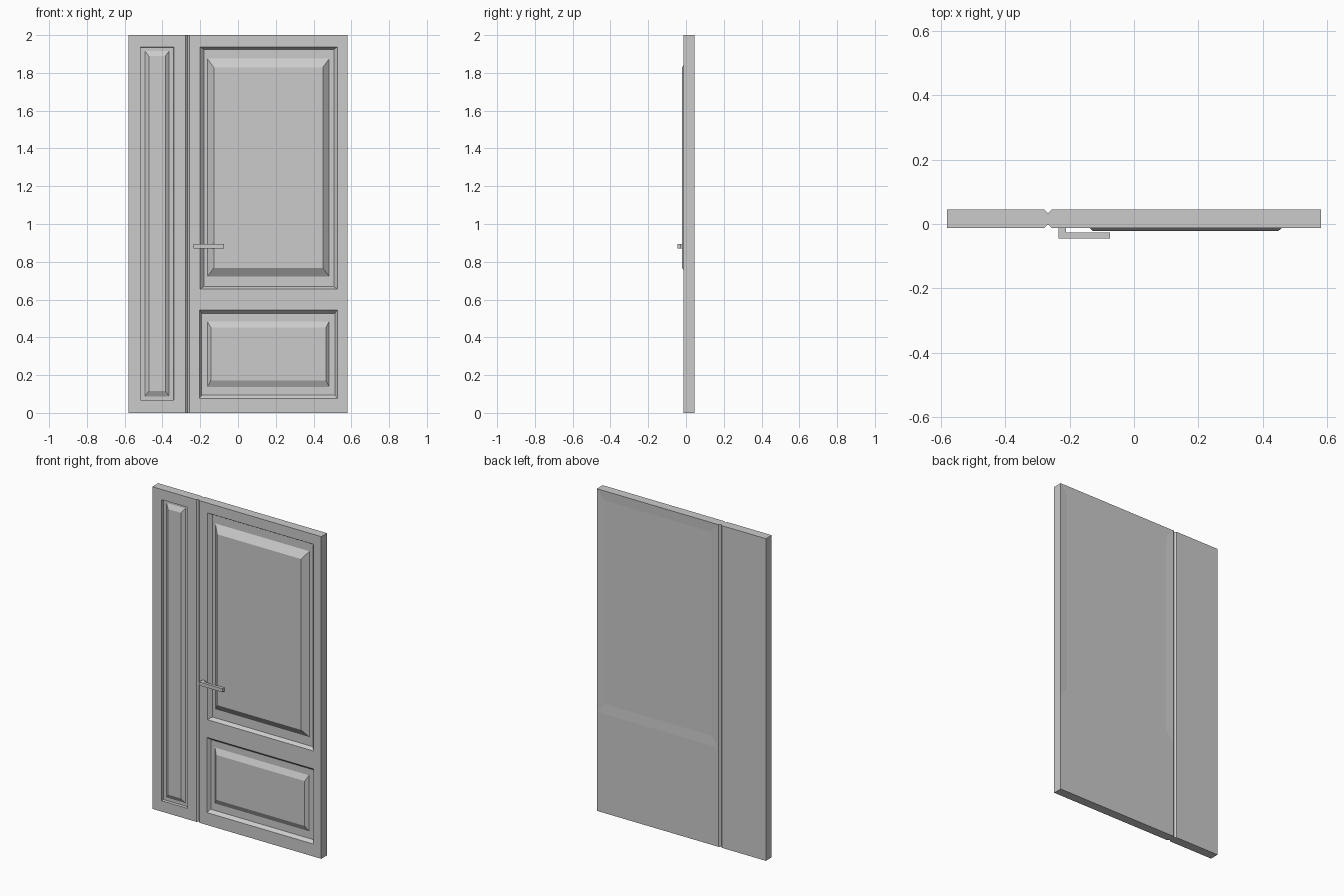
import bpy, bmesh

if "Cube" in bpy.data.objects:
    bpy.data.objects.remove(bpy.data.objects["Cube"])

FRONT, BACK = -0.012, 0.045   # y of the slab faces


def loft(name, rings):
    """Closed solid through rings of points."""
    bm = bmesh.new()
    loops = [[bm.verts.new(p) for p in r] for r in rings]
    bm.faces.new(loops[0])
    bm.faces.new(loops[-1])
    for a, b in zip(loops, loops[1:]):
        n = len(a)
        for i in range(n):
            j = (i + 1) % n
            bm.faces.new((a[i], a[j], b[j], b[i]))
    bmesh.ops.recalc_face_normals(bm, faces=bm.faces)
    me = bpy.data.meshes.new(name)
    bm.to_mesh(me)
    bm.free()
    ob = bpy.data.objects.new(name, me)
    bpy.context.collection.objects.link(ob)
    return ob


def rect(x0, x1, z0, z1, y, dx=0, dz=0):
    """Rectangle facing the front, shrunk by dx and dz."""
    x0, x1, z0, z1 = x0 + dx, x1 - dx, z0 + dz, z1 - dz
    return [(x0, y, z0), (x1, y, z0), (x1, y, z1), (x0, y, z1)]


def cut(target, box, y_face, y_floor, dx, dz):
    """Sink a recess with sloped sides; the cutter overshoots the face."""
    k = 0.3
    cutter = loft("cutter", [
        rect(*box, y_face - k * (y_floor - y_face), -k * dx, -k * dz),
        rect(*box, y_floor, dx, dz)])
    mod = target.modifiers.new("recess", 'BOOLEAN')
    mod.operation, mod.solver, mod.object = 'DIFFERENCE', 'EXACT', cutter
    bpy.context.view_layer.objects.active = target
    bpy.ops.object.modifier_apply(modifier=mod.name)
    bpy.data.objects.remove(cutter)


# Door slab with a V groove on both faces between the two leaves
gx, gw, gd = -0.267, 0.011, 0.011
plan = [(-0.58, FRONT), (gx - gw, FRONT), (gx, FRONT + gd), (gx + gw, FRONT), (0.58, FRONT),
        (0.58, BACK), (gx + gw, BACK), (gx, BACK - gd), (gx - gw, BACK), (-0.58, BACK)]
slab = loft("door_slab", [[(x, y, z) for x, y in plan] for z in (0, 2)])

# Panels: recess box, floor y, recess slope; raised box, top y, raised slope
panels = {
    "upper_panel": ((-0.202, 0.528, 0.655, 1.938), 0.010, (0.021, 0.013),
                    (-0.162, 0.483, 0.722, 1.875), -0.021, (0.034, 0.046)),
    "lower_panel": ((-0.205, 0.526, 0.077, 0.544), 0.007, (0.013, 0.017),
                    (-0.162, 0.483, 0.138, 0.485), -0.010, (0.018, 0.034)),
    "side_panel": ((-0.517, -0.340, 0.067, 1.936), 0.004, (0.002, 0.002),
                   (-0.493, -0.364, 0.088, 1.917), -0.011, (0.021, 0.028)),
}
for name, (hole, floor, slope, box, top, bevel) in panels.items():
    cut(slab, hole, FRONT, floor, *slope)
    loft("raised_" + name, [rect(*box, floor), rect(*box, top, *bevel)])

# Very shallow dish on the back of the main leaf
cut(slab, (-0.253, 0.58, 0.615, 2.0), BACK, BACK - 0.003, 0.05, 0.06)

# Lever handle: L-shaped bar
handle = [(-0.235, FRONT), (-0.211, FRONT), (-0.211, -0.027),
          (-0.075, -0.027), (-0.075, -0.045), (-0.235, -0.045)]
loft("lever_handle", [[(x, y, z) for x, y in handle] for z in (0.871, 0.893)])
